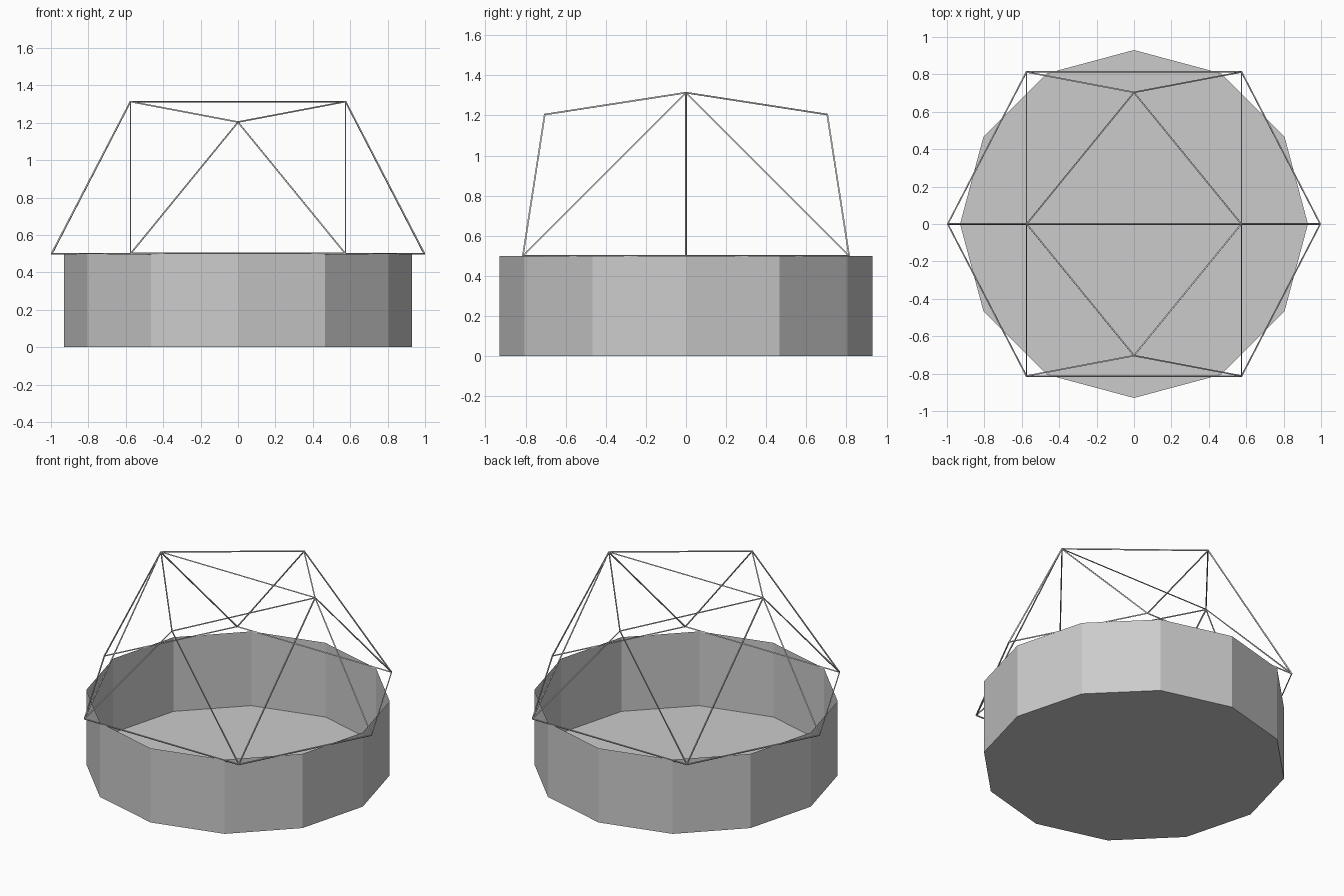
import bpy, bmesh
from math import sqrt
from mathutils import Matrix, Vector

if "Cube" in bpy.data.objects:
    bpy.data.objects.remove(bpy.data.objects["Cube"])

BASE_H = 0.5


def add_object(name, bm):
    mesh = bpy.data.meshes.new(name)
    bm.to_mesh(mesh)
    bm.free()
    obj = bpy.data.objects.new(name, mesh)
    bpy.context.collection.objects.link(obj)
    return obj


# Open twelve-sided wall with a floor, no thickness
bm = bmesh.new()
bmesh.ops.create_cone(bm, cap_ends=True, segments=12, radius1=0.93, radius2=0.93,
                      depth=BASE_H, matrix=Matrix.Translation((0, 0, BASE_H / 2)))
lid = [f for f in bm.faces if f.normal.z > 0.9]
bmesh.ops.delete(bm, geom=lid, context='FACES_ONLY')
add_object("base_wall", bm)

# Dome frame: points on a hemisphere, hulled into triangles
a, b, c = 1 / sqrt(3), sqrt(2 / 3), sqrt(0.5)
points = []
for s in (-1, 1):
    points += [(s, 0, 0), (s * a, 0, b), (0, s * c, c), (s * a, b, 0), (s * a, -b, 0)]
bm = bmesh.new()
for p in points:
    bm.verts.new(Vector(p) * 0.996 + Vector((0, 0, BASE_H)))
bmesh.ops.convex_hull(bm, input=bm.verts[:])

# Leave the underside open, then turn the edges into thin struts
bm.normal_update()
under = [f for f in bm.faces if all(abs(v.co.z - BASE_H) < 1e-4 for v in f.verts)]
bmesh.ops.delete(bm, geom=under, context='FACES')
bmesh.ops.recalc_face_normals(bm, faces=bm.faces[:])
dome = add_object("dome_frame", bm)
wire = dome.modifiers.new("struts", 'WIREFRAME')
wire.thickness = 0.01
wire.offset = 0
wire.use_boundary = True
wire.use_replace = True
